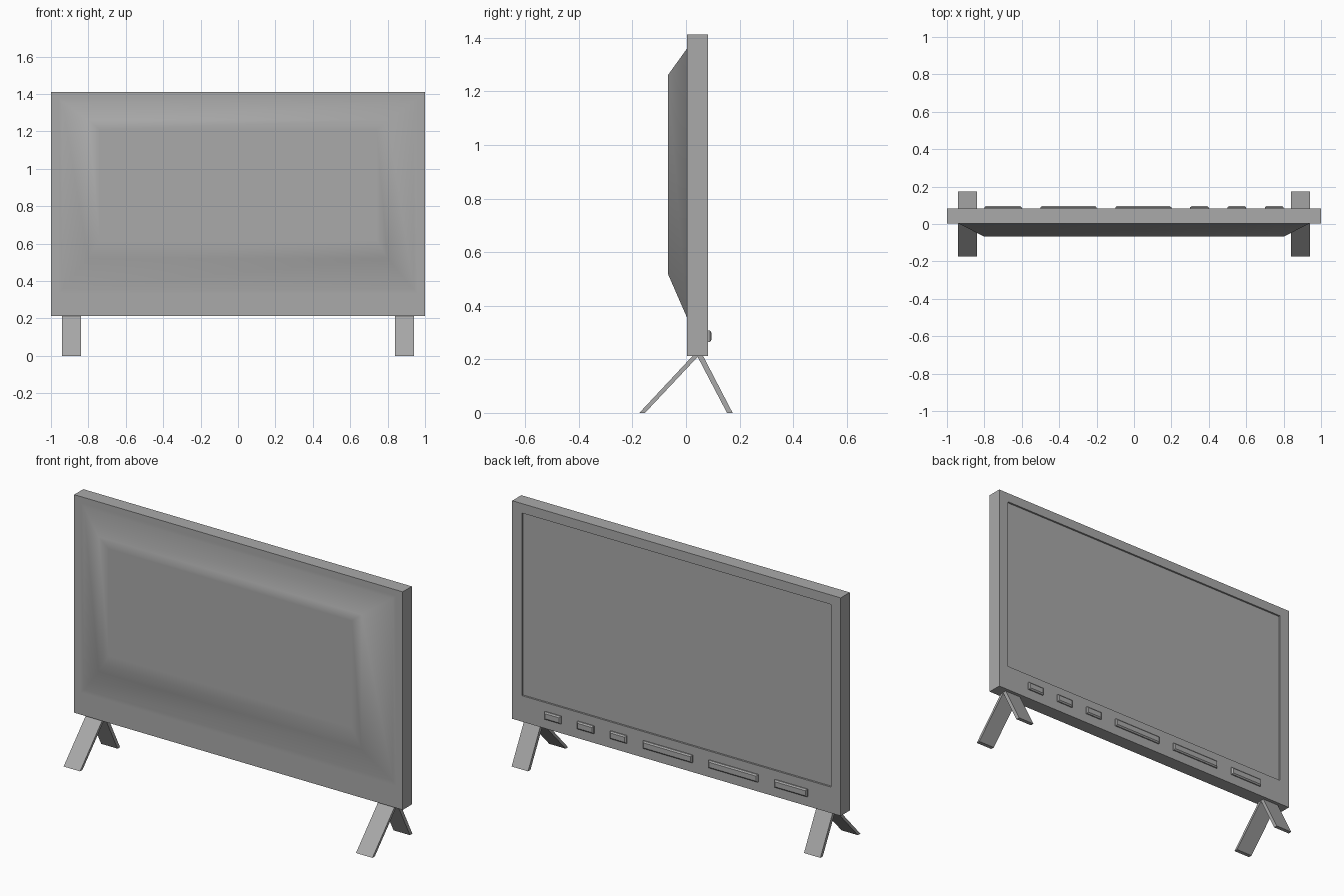
import bpy
import bmesh
import math

cube = bpy.data.objects.get("Cube")
if cube:
    bpy.data.objects.remove(cube, do_unlink=True)

grey = bpy.data.materials.new("mid_grey")
grey.use_nodes = True
COLOUR = (0.4, 0.4, 0.4, 1)
grey.diffuse_color = COLOUR
grey.node_tree.nodes["Principled BSDF"].inputs["Base Color"].default_value = COLOUR


def loft(name, rings):
    """Skin a series of four-point rings and cap both ends."""
    bm = bmesh.new()
    loops = [[bm.verts.new(p) for p in ring] for ring in rings]
    for a, b in zip(loops, loops[1:]):
        for i in range(4):
            j = (i + 1) % 4
            bm.faces.new((a[i], a[j], b[j], b[i]))
    bm.faces.new(loops[0])
    bm.faces.new(loops[-1])
    bmesh.ops.recalc_face_normals(bm, faces=bm.faces)
    mesh = bpy.data.meshes.new(name)
    bm.to_mesh(mesh)
    bm.free()
    mesh.materials.append(grey)
    obj = bpy.data.objects.new(name, mesh)
    bpy.context.collection.objects.link(obj)
    return obj


def rect(x0, x1, z0, z1, y):
    return [(x0, y, z0), (x1, y, z0), (x1, y, z1), (x0, y, z1)]


# Cabinet: recessed screen, bezel, side walls, then the bulging housing
BACK, FRONT, BULGE = 0.083, 0.004, -0.068
sections = [
    (0.94, 0.355, 1.36, BACK - 0.01),
    (0.94, 0.355, 1.36, BACK),
    (1.0, 0.212, 1.412, BACK),
    (1.0, 0.212, 1.412, FRONT),
    (0.96, 0.335, 1.38, FRONT),
    (0.94, 0.355, 1.36, FRONT),
    (0.80, 0.52, 1.26, BULGE),
    (0.74, 0.62, 1.21, BULGE),
]
cabinet = loft("television_cabinet",
               [rect(-w, w, z0, z1, y) for w, z0, z1, y in sections])
bpy.ops.object.select_all(action="DESELECT")
cabinet.select_set(True)
bpy.context.view_layer.objects.active = cabinet
bpy.ops.object.shade_smooth_by_angle(angle=math.radians(42))

# Row of raised buttons with chamfered rims below the screen
buttons = [(-0.7, 0.2), (-0.35, 0.3), (0.05, 0.3),
           (0.35, 0.1), (0.55, 0.1), (0.75, 0.1)]
for n, (x, width) in enumerate(buttons, 1):
    h = width / 2
    loft(f"button_{n}", [
        rect(x - h, x + h, 0.265, 0.307, BACK - 0.005),
        rect(x - h, x + h, 0.265, 0.307, BACK + 0.006),
        rect(x - h + 0.007, x + h - 0.007, 0.272, 0.300, BACK + 0.012),
    ])

# Splayed feet: a flat strut forward and one backward on each side
TOP = 0.214
struts = {"front": (-0.174, -0.153, 0.048, 0.026),
          "back": (0.153, 0.174, 0.063, 0.041)}
for side, sign in (("left", 1), ("right", -1)):
    for place, (y0, y1, y2, y3) in struts.items():
        outline = [(y0, 0), (y1, 0), (y2, TOP), (y3, TOP)]
        loft(f"{side}_{place}_leg",
             [[(sign * x, y, z) for y, z in outline] for x in (0.84, 0.94)])
